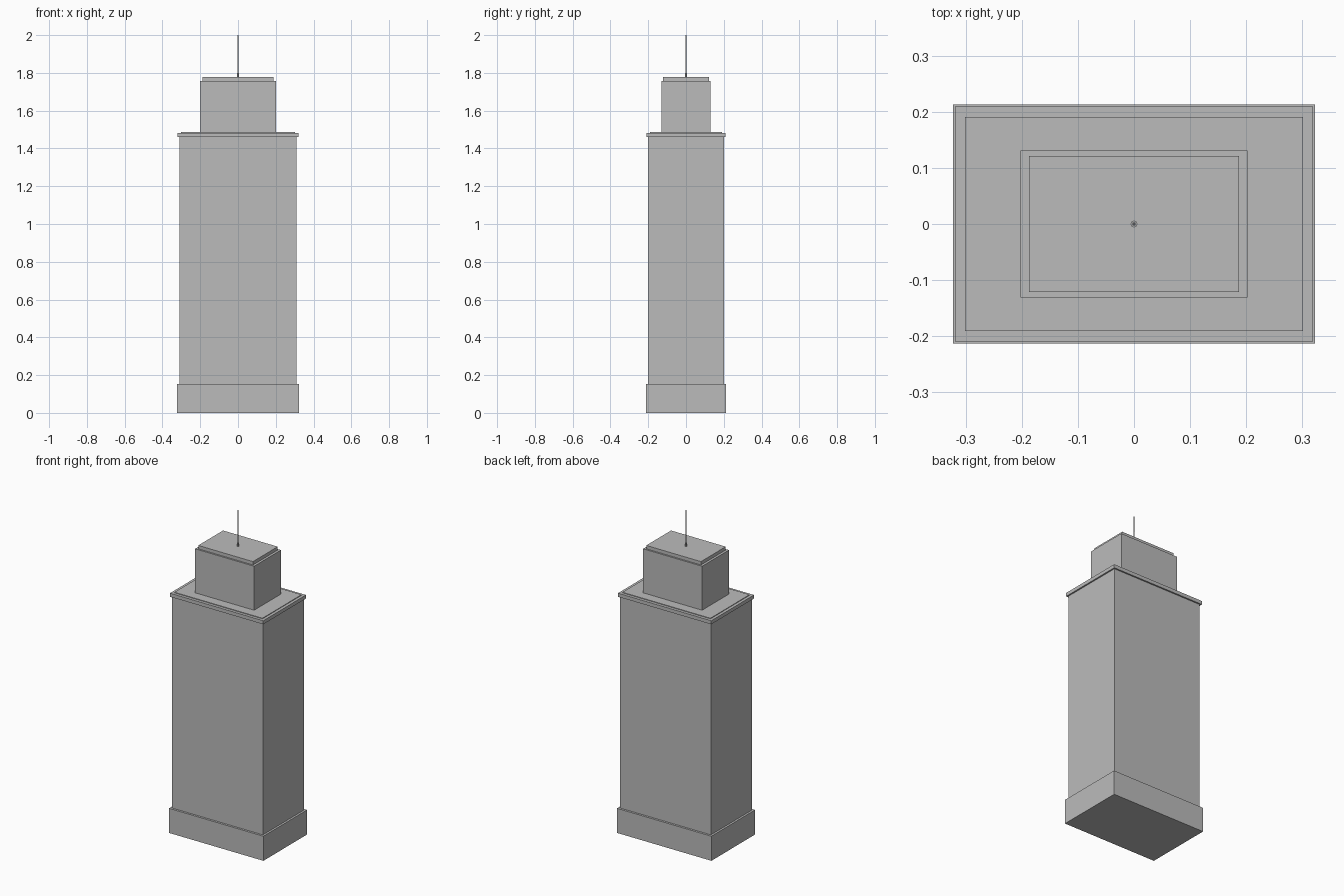
import bpy

old = bpy.data.objects.get("Cube")
if old:
    bpy.data.objects.remove(old, do_unlink=True)

grey = bpy.data.materials.new("concrete_grey")
grey.use_nodes = True
colour = (0.5, 0.5, 0.5, 1)
grey.diffuse_color = colour
grey.node_tree.nodes["Principled BSDF"].inputs["Base Color"].default_value = colour


def block(name, half_x, half_y, bottom, top):
    bpy.ops.mesh.primitive_cube_add(size=2, location=(0, 0, (bottom + top) / 2))
    ob = bpy.context.object
    ob.name = name
    ob.scale = (half_x, half_y, (top - bottom) / 2)
    bpy.ops.object.transform_apply(location=False, rotation=False, scale=True)
    ob.data.materials.append(grey)


def rod(name, radius, bottom, top):
    bpy.ops.mesh.primitive_cylinder_add(vertices=8, radius=radius, depth=top - bottom,
                                        location=(0, 0, (bottom + top) / 2))
    ob = bpy.context.object
    ob.name = name
    ob.data.materials.append(grey)


# Main building
block("base_plinth", 0.323, 0.213, 0, 0.152)
block("main_shaft", 0.31, 0.2, 0.152, 1.46)
block("main_cornice", 0.319, 0.209, 1.46, 1.482)
block("main_roof", 0.301, 0.191, 1.482, 1.486)

# Penthouse
block("penthouse", 0.202, 0.131, 1.486, 1.758)
block("penthouse_cap", 0.187, 0.121, 1.758, 1.779)

# Antenna
rod("antenna_foot", 0.006, 1.779, 1.8)
rod("antenna_lower_mast", 0.0035, 1.8, 1.9)
rod("antenna_upper_mast", 0.002, 1.9, 2.0)
